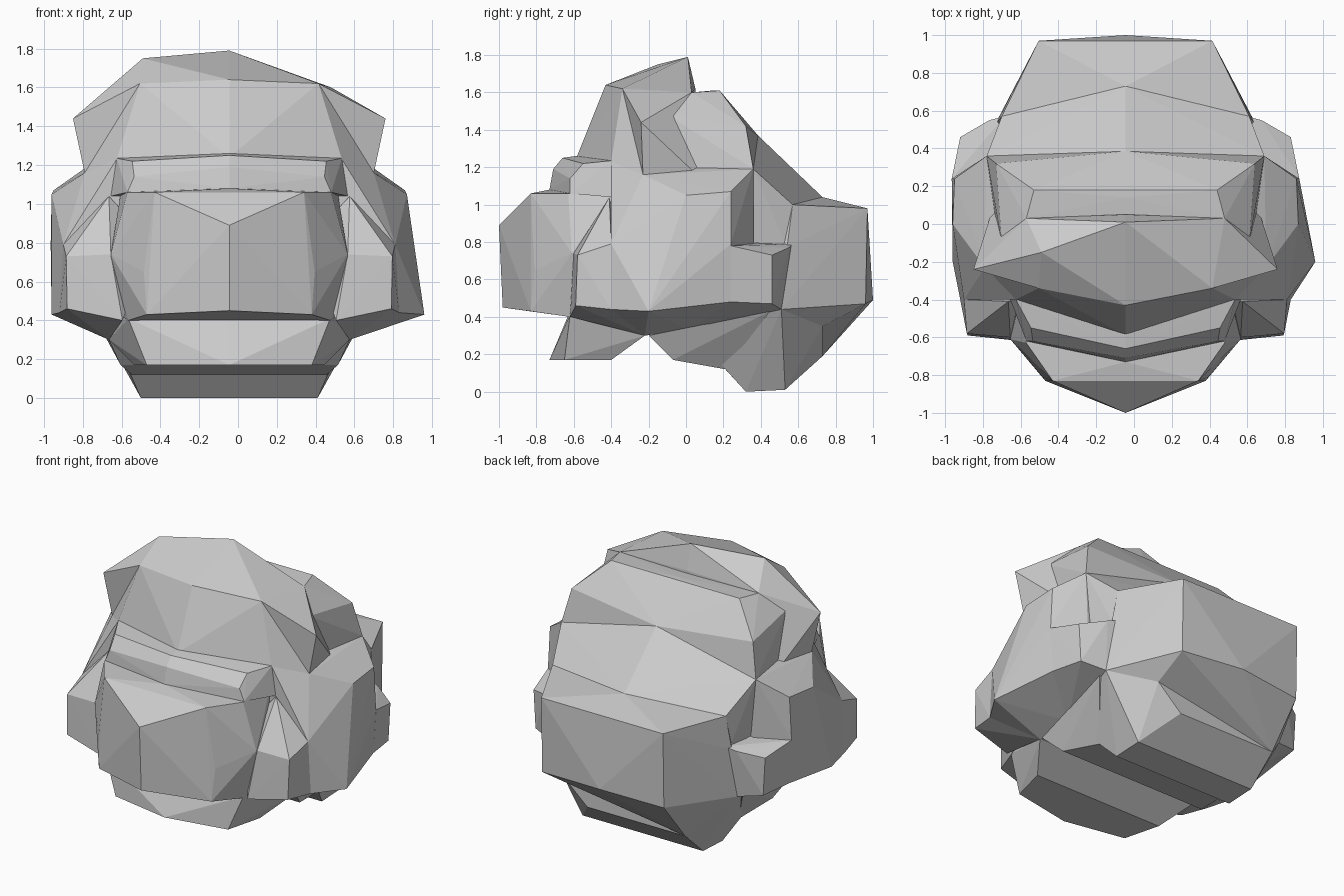
import bpy, bmesh

CX = -0.045  # symmetry plane of the head


def add_hull(bm, pts):
    vs = [bm.verts.new(p) for p in pts]
    res = bmesh.ops.convex_hull(bm, input=vs)
    junk = [v for v in set(res["geom_interior"] + res["geom_unused"])
            if isinstance(v, bmesh.types.BMVert)]
    bmesh.ops.delete(bm, geom=junk, context='VERTS')


def finish(bm, name):
    bmesh.ops.recalc_face_normals(bm, faces=bm.faces[:])
    me = bpy.data.meshes.new(name)
    bm.to_mesh(me)
    bm.free()
    bpy.context.collection.objects.link(bpy.data.objects.new(name, me))


def block(name, half, extra=()):
    """Faceted block across the centre; half = (half width, y, z)."""
    bm = bmesh.new()
    pts = [(CX + s * w, y, z) for w, y, z in half
           for s in ((1, -1) if w else (1,))]
    add_hull(bm, pts + list(extra))
    finish(bm, name)


def pair(name, half, left_extra=()):
    """The same faceted block on each side."""
    for s, side in ((1, "right"), (-1, "left")):
        bm = bmesh.new()
        pts = [(CX + s * w, y, z) for w, y, z in half]
        add_hull(bm, pts + (list(left_extra) if s < 0 else []))
        finish(bm, side + "_" + name)


# forehead rising to the crest, higher on the left
block("forehead", [
    (0, -.43, 1.64), (.46, -.34, 1.62), (0, .01, 1.79), (.525, .03, 1.60),
    (.745, -.23, 1.16), (.58, -.40, 1.23), (0, -.59, 1.24), (0, .05, 1.62),
    (.66, .05, 1.15), (.655, -.10, 1.48)], [(-.49, -.15, 1.75)])

# flared temples, the left one reaching up to the crest
pair("temple", [
    (.805, -.24, 1.44), (.46, -.34, 1.62), (.745, -.23, 1.16),
    (.655, -.10, 1.48), (.70, .09, 1.13), (.525, .03, 1.60)],
    [(-.49, -.15, 1.75)])

# skull behind the crest, stepping down to the back of the head
block("rear_skull", [
    (.525, .03, 1.60), (.485, .18, 1.61), (0, .14, 1.61), (.685, .32, 1.42),
    (.735, .36, 1.19), (.655, -.10, 1.48), (.70, .09, 1.13), (0, .385, 1.37)])
block("nape_slope", [
    (0, .385, 1.37), (.735, .36, 1.19), (0, .73, 1.04), (.655, .57, 1.0),
    (.70, .10, 1.13), (.70, .35, .80), (.66, .54, .77), (0, .60, .80)])
block("back_of_head", [
    (0, .73, 1.04), (.655, .57, 1.0), (.46, .97, .98), (0, 1.0, .49),
    (.46, .96, .47), (.46, .73, .35), (.60, .30, .36), (.70, .51, .44),
    (.68, .54, .77)], [(-.505, .73, .19)])

# neck, flat at its base
block("neck_base", [
    (.455, .53, .01), (.455, .32, 0), (.50, .21, .12), (.60, .02, .33),
    (.28, .73, .19), (.46, .73, .35), (.70, .51, .44)], [(-.505, .73, .19)])
block("neck_front", [
    (.62, -.20, .30), (.56, -.07, .17), (.50, .21, .12), (.60, .02, .33),
    (.70, .45, .43), (0, -.20, .30)])

# broad middle of the head
block("head_core", [
    (.915, 0, 1.05), (.905, .24, 1.07), (.745, -.23, 1.16), (.735, .36, 1.19),
    (.92, .24, .79), (.72, .36, .78), (.90, .24, .48), (.915, -.20, .43),
    (.88, -.24, .79), (.62, -.22, .30), (.60, .02, .33), (.58, -.40, 1.23),
    (.855, -.40, .79), (.875, -.40, .44), (.60, -.40, .40)],
    [(.96, -.20, .43)])

# cheeks and the pads behind them
pair("cheek", [
    (.62, -.41, 1.04), (.84, -.58, .73), (.835, -.59, .46), (.875, -.40, .44),
    (.855, -.40, .79), (.62, -.22, .30), (.55, -.62, .40), (.61, -.60, .74),
    (.40, -.40, .80)])
pair("rear_pad", [
    (.92, .24, .78), (.875, .46, .73), (.72, .55, .77), (.90, .24, .48),
    (.86, .46, .47), (.70, .51, .44), (.68, .20, .80), (.60, .02, .33),
    (.64, .57, .79)])

# muzzle with a keel down the middle
block("muzzle", [
    (0, -1.0, .89), (0, -.98, .45), (.385, -.83, 1.06), (.44, -.81, .65),
    (.425, -.83, .43), (.61, -.61, .74), (.52, -.62, .40), (.525, -.63, 1.06),
    (0, -.73, 1.08), (0, -.62, .40), (.56, -.40, 1.05), (.60, -.40, .45)])

# brow ridge
block("brow", [
    (0, -.59, 1.26), (.58, -.40, 1.235), (0, -.66, 1.25), (.50, -.55, 1.22),
    (0, -.71, 1.19), (0, -.73, 1.08), (.49, -.62, 1.14), (.525, -.62, 1.06),
    (.61, -.40, 1.04)])

# lower jaw
block("jaw", [
    (0, -.62, .43), (.52, -.62, .41), (.425, -.65, .17), (0, -.73, .17),
    (.62, -.22, .30), (.49, -.40, .17), (0, -.22, .30), (.60, -.30, .43)])
